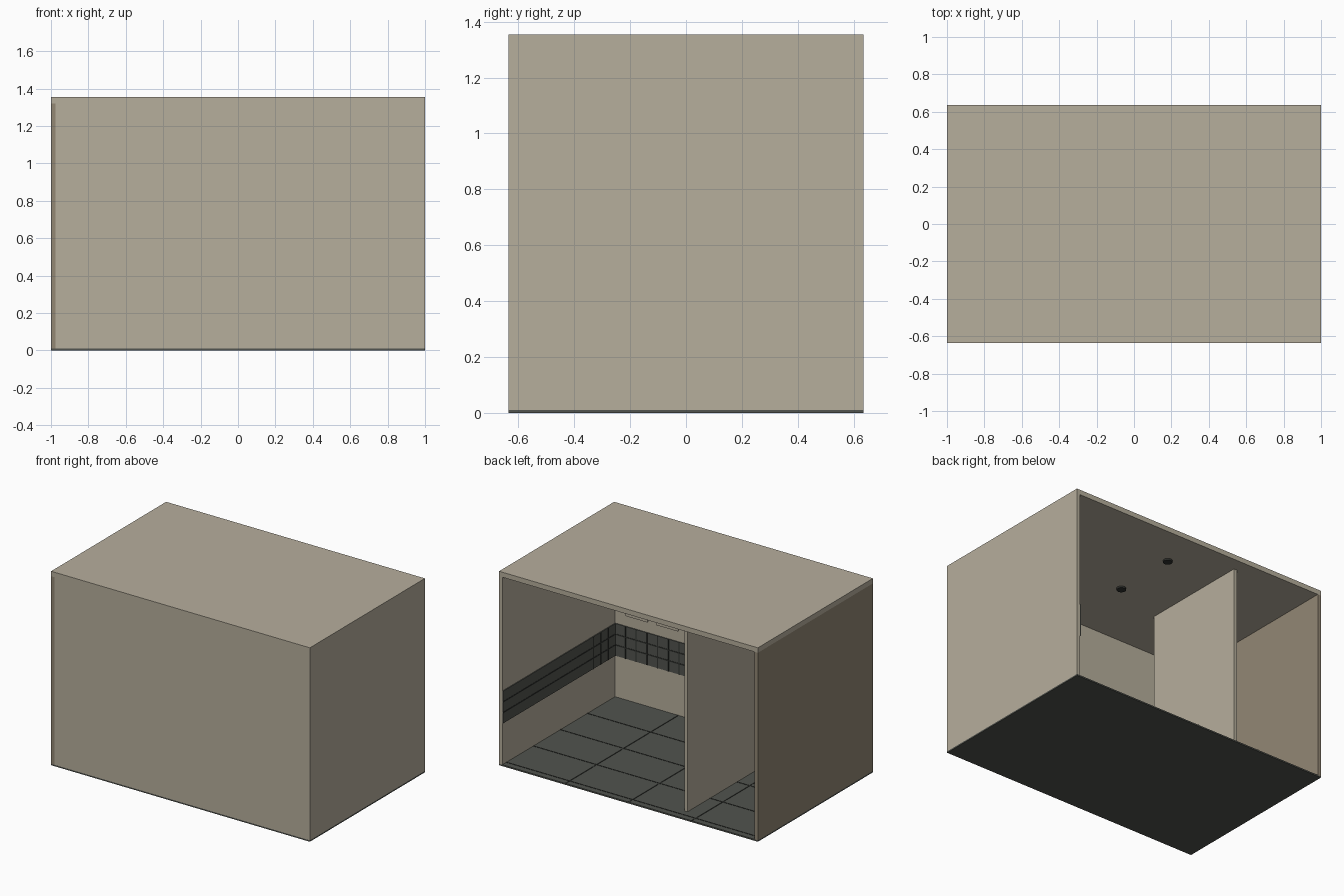
import bpy
import bmesh
from mathutils import Matrix, Vector

if "Cube" in bpy.data.objects:
    bpy.data.objects.remove(bpy.data.objects["Cube"], do_unlink=True)


def material(name, rgb):
    mat = bpy.data.materials.new(name)
    mat.use_nodes = True
    mat.diffuse_color = (*rgb, 1)
    mat.node_tree.nodes["Principled BSDF"].inputs["Base Color"].default_value = (*rgb, 1)
    return mat


BEIGE = material("beige plaster", (0.47, 0.425, 0.335))
TAN = material("tan plaster", (0.29, 0.242, 0.175))
TILE = material("dark grey tile", (0.083, 0.088, 0.077))
GROUT = material("black grout", (0.03, 0.032, 0.028))


def finish(name, bm, mat):
    mesh = bpy.data.meshes.new(name)
    bm.to_mesh(mesh)
    bm.free()
    mesh.materials.append(mat)
    obj = bpy.data.objects.new(name, mesh)
    bpy.context.collection.objects.link(obj)
    return obj


def boxes(name, spans, mat):
    """One object made of boxes, each given as x, y and z ranges."""
    bm = bmesh.new()
    for span in spans:
        size = Vector([b - a for a, b in span])
        centre = Vector([(a + b) / 2 for a, b in span])
        bmesh.ops.create_cube(bm, size=1, matrix=Matrix.Translation(centre) @ Matrix.Diagonal((*size, 1)))
    return finish(name, bm, mat)


def strip(c, width=0.008):
    return (c - width / 2, c + width / 2)


W, D, T = 1.0, 0.635, 0.025          # half width, half depth, wall thickness
FLOOR, CEIL, TOP = 0.01, 1.32, 1.355
IN_X, IN_Y = W - T, D - T
height = (FLOOR, CEIL)

# Shell, open at the back
boxes("floor", [((-W, W), (-D, D), (0, FLOOR))], TILE)
boxes("ceiling", [((-W, W), (-D, D), (CEIL, TOP))], BEIGE)
boxes("front_wall", [((-IN_X, IN_X), (-D, -IN_Y), height)], BEIGE)
boxes("left_wall", [((IN_X, W), (-D, D), height)], BEIGE)
boxes("right_wall", [((-W, -IN_X), (-D, D), height)], TAN)
boxes("partition", [((-0.39, -0.366), (-0.24, 0.54), height)], BEIGE)

# Floor joints
joint_z = (FLOOR, FLOOR + 0.002)
joints = [(strip(i * IN_X / 2), (-IN_Y, D), joint_z) for i in (-1, 0, 1)]
joints += [((-IN_X, IN_X), strip(-0.305 + 0.298 * i), joint_z) for i in range(4)]
boxes("floor_joints", joints, GROUT)

# Tile band around the front and left walls
LOW, HIGH, P = 0.30, 0.525, 0.006
band = (LOW, HIGH)
boxes("front_tile_band", [((-IN_X, IN_X), (-IN_Y, -IN_Y + P), band)], TILE)
boxes("left_tile_band", [((IN_X - P, IN_X), (-IN_Y + P, D), band)], TILE)

front_face = (-IN_Y + P, -IN_Y + P + 0.002)
left_face = (IN_X - P - 0.002, IN_X - P)
lines = []
for i in (1, 2):
    z = strip(LOW + i * (HIGH - LOW) / 3)
    lines.append(((-IN_X, IN_X), front_face, z))
    lines.append((left_face, (-IN_Y, D), z))
lines += [(strip(IN_X - 0.083 * i), front_face, band) for i in range(1, 24)]
lines += [(left_face, strip(-IN_Y + 0.083 * i), band) for i in range(1, 4)]
boxes("band_joints", lines, GROUT)

# Two shallow panels above the band
boxes("wall_panels", [((x, x + 0.17), (-IN_Y, -IN_Y + 0.009), (0.6, 0.95)) for x in (0.484, 0.72)], BEIGE)

# Row of round ceiling lamps
bm = bmesh.new()
for y in (0.353, -0.1, -0.55):
    bmesh.ops.create_cone(bm, cap_ends=True, segments=24, radius1=0.03, radius2=0.03, depth=0.012,
                          matrix=Matrix.Translation((0.02, y, CEIL - 0.006)))
lamps = finish("ceiling_lamps", bm, GROUT)
bpy.context.view_layer.objects.active = lamps
lamps.select_set(True)
bpy.ops.object.shade_smooth_by_angle()
